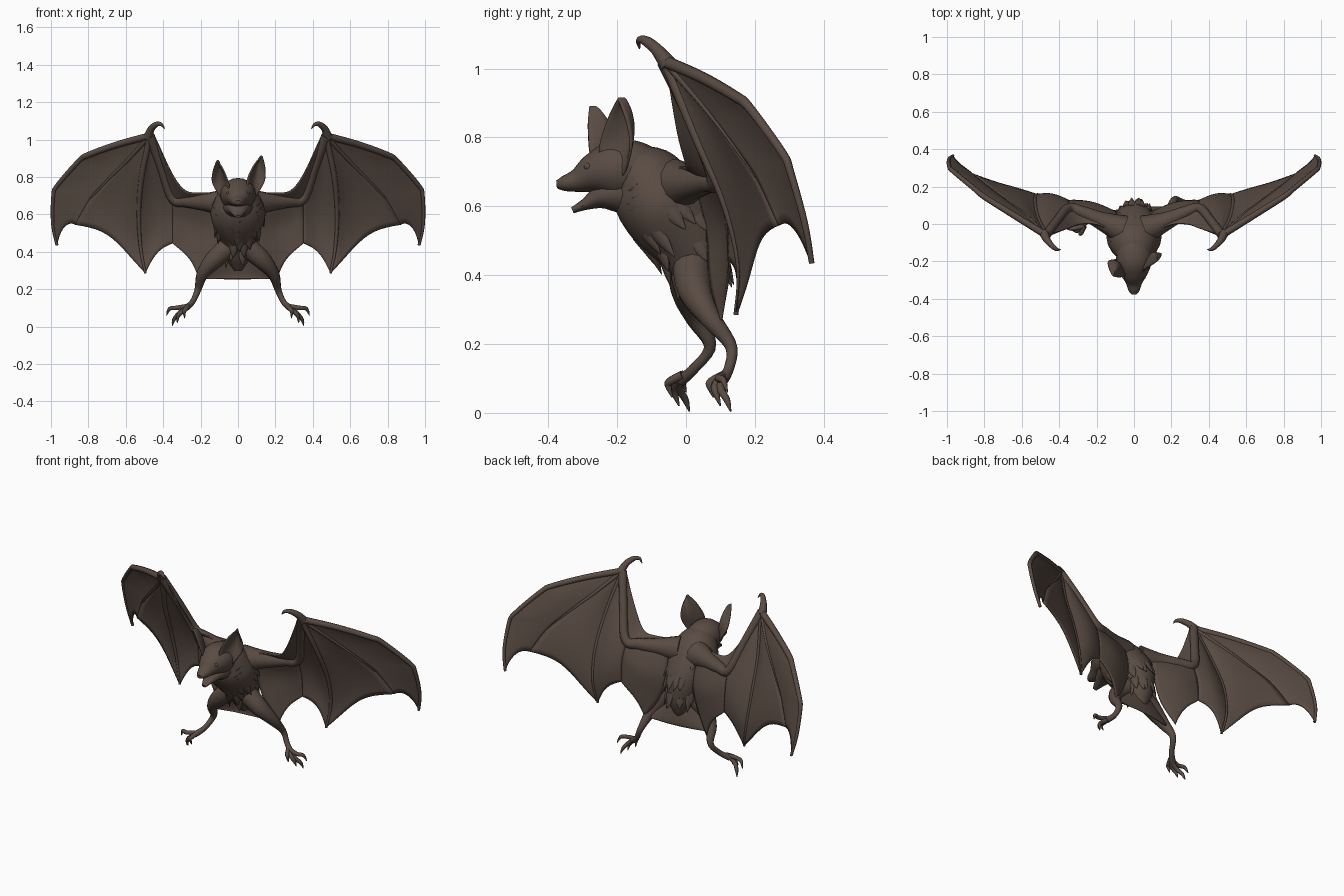
import bpy, bmesh, math, random
from mathutils import Vector

if "Cube" in bpy.data.objects:
    bpy.data.objects.remove(bpy.data.objects["Cube"])

random.seed(4)
brown = bpy.data.materials.new("dark_brown")
brown.diffuse_color = (0.10, 0.071, 0.056, 1)
brown.use_nodes = True
brown.node_tree.nodes["Principled BSDF"].inputs["Base Color"].default_value = brown.diffuse_color


def at(pts, u):
    """Point on a smooth curve through pts (any dimension), u in 0..1."""
    n = len(pts) - 1
    t = min(max(u, 0), 1) * n
    i = min(int(t), n - 1)
    t -= i
    p = [Vector(pts[min(max(i + k, 0), n)]) for k in (-1, 0, 1, 2)]
    return (p[1] * 2 + (p[2] - p[0]) * t + (p[0] * 2 - p[1] * 5 + p[2] * 4 - p[3]) * t * t
            + (p[1] * 3 - p[0] - p[2] * 3 + p[3]) * t ** 3) * 0.5


def finish(name, bm, thickness=0):
    bmesh.ops.remove_doubles(bm, verts=bm.verts, dist=0.0005)
    bmesh.ops.recalc_face_normals(bm, faces=bm.faces)
    me = bpy.data.meshes.new(name)
    bm.to_mesh(me)
    bm.free()
    ob = bpy.data.objects.new(name, me)
    bpy.context.collection.objects.link(ob)
    me.materials.append(brown)
    bpy.ops.object.select_all(action='DESELECT')
    ob.select_set(True)
    bpy.context.view_layer.objects.active = ob
    bpy.ops.object.shade_smooth_by_angle(angle=math.radians(50))
    if thickness:
        m = ob.modifiers.new("thickness", 'SOLIDIFY')
        m.thickness, m.offset = thickness, 0
    return ob


def sweep(bm, st, ref=(0, 1, 0), n=24, seg=12):
    """Loft through stations (x, y, z, side radius, other radius)."""
    st = [s if len(s) == 5 else (*s, s[3]) for s in st]
    ref, rings = Vector(ref), []
    for i in range(n + 1):
        u = i / n
        s = at(st, u)
        t = (Vector(at(st, u + 0.01)[:3]) - Vector(at(st, u - 0.01)[:3])).normalized()
        side = (ref - t * ref.dot(t)).normalized()
        up = t.cross(side)
        c, a, b = Vector(s[:3]), max(s[3], 0.001), max(s[4], 0.001)
        rings.append([bm.verts.new(c + side * a * math.cos(k * math.tau / seg)
                                   + up * b * math.sin(k * math.tau / seg)) for k in range(seg)])
    for r, q in zip(rings, rings[1:]):
        for k in range(seg):
            bm.faces.new((r[k], r[(k + 1) % seg], q[(k + 1) % seg], q[k]))
    bm.faces.new(rings[0])
    bm.faces.new(rings[-1])


def tube(name, st, **kw):
    bm = bmesh.new()
    sweep(bm, st, **kw)
    return finish(name, bm)


def sheet(name, A, B, scallop=0, bulge=(0, 0, 0), nu=20, nv=12, thickness=0.008):
    """Skin stretched between two curves, with a scalloped free edge."""
    bm, g = bmesh.new(), []
    for i in range(nu + 1):
        row = []
        for j in range(nv + 1):
            u, v = i / nu, j / nv
            e = u * (1 - scallop * math.sin(math.pi * v) ** 0.8)
            p = at(A, e).lerp(at(B, e), v)
            p += Vector(bulge) * math.sin(math.pi * v) * math.sin(math.pi * u * 0.85)
            row.append(bm.verts.new(p))
        g.append(row)
    for i in range(nu):
        for j in range(nv):
            bm.faces.new((g[i][j], g[i + 1][j], g[i + 1][j + 1], g[i][j + 1]))
    return finish(name, bm, thickness)


# Body and fur
body = [(0, -.17, .72, .085, .07), (0, -.12, .675, .122, .113), (0, -.067, .60, .147, .127),
        (0, .002, .51, .115, .117), (0, .035, .43, .085, .09), (0, .05, .36, .06, .06), (0, .06, .30, .02, .02)]
tube("body", body, ref=(1, 0, 0), n=30, seg=24)
bm = bmesh.new()
for k in range(60):
    u, a = random.uniform(.12, .7), random.uniform(0, math.tau)
    s, q = at(body, u), at(body, u + .08)
    d = (Vector(q[:3]) - Vector(s[:3])).normalized()
    side = Vector((1, 0, 0))
    out = side * s[3] * math.cos(a) + d.cross(side) * s[4] * math.sin(a)
    c, o = Vector(s[:3]) + out * .93, out.normalized()
    L = random.uniform(.06, .10)
    sweep(bm, [(*c, .022, .010), (*(c + d * L * .5), .018, .009), (*(c + d * L + o * .004), .001, .001)],
          ref=d.cross(o), n=6, seg=8)
finish("fur_tufts", bm)

# Head, jaw and eyes
tube("head", [(0, -.10, .695, .07, .07), (0, -.15, .705, .092, .085), (0, -.21, .705, .093, .087),
              (0, -.265, .695, .073, .062), (0, -.315, .675, .044, .035), (0, -.355, .666, .03, .022),
              (0, -.376, .664, .014, .011)], ref=(1, 0, 0), seg=20)
tube("lower_jaw", [(0, -.17, .64, .085, .07), (0, -.24, .63, .06, .04), (0, -.29, .607, .034, .018),
                   (0, -.33, .588, .014, .009)], ref=(1, 0, 0))
for s in (1, -1):
    bpy.ops.mesh.primitive_uv_sphere_add(segments=12, ring_count=8, radius=.011, location=(s * .052, -.285, .715))
    bpy.context.object.name = "eye"
    bpy.context.object.data.materials.append(brown)
    bpy.ops.object.shade_smooth()

# Ears: the head is turned a little, so they differ
sheet("right_ear", [(.09, -.18, .69), (.14, -.16, .77), (.145, -.17, .84), (.128, -.197, .912)],
      [(.055, -.25, .71), (.05, -.25, .78), (.085, -.225, .86), (.128, -.197, .912)], bulge=(-.015, .04, 0))
sheet("left_ear", [(-.09, -.19, .69), (-.135, -.20, .76), (-.135, -.235, .82), (-.112, -.28, .887)],
      [(-.05, -.265, .71), (-.05, -.28, .76), (-.08, -.285, .84), (-.112, -.28, .887)], bulge=(.015, .04, 0))

# Wings
wrist = (.47, -.06, 1.02)
elbow = (.35, .085, .68)
finger_1 = [wrist, (.64, .045, .975), (.80, .145, .918), (.85, .185, .885), (.965, .28, .755), (.987, .303, .70),
            (.99, .345, .55), (.968, .365, .435)]
finger_2 = [wrist, (.58, .045, .90), (.69, .13, .79), (.79, .205, .685), (.87, .27, .545)]
finger_3 = [wrist, (.515, .03, .80), (.53, .115, .60), (.52, .155, .42), (.495, .145, .285)]
arm_line = [wrist, (.41, .02, .85), elbow, (.35, .12, .56), (.35, .125, .445)]
elbow_line = [elbow, (.35, .11, .6), (.35, .12, .53), (.35, .125, .445)]
flank_line = [(.10, .03, .66), (.09, .06, .52), (.13, .07, .38), (.21, .10, .255)]
front_edge = [(.09, -.05, .71), (.19, -.005, .715), (.28, 0, .725), (.355, -.025, .82), (.44, -.055, 1.01)]
arm_back = [(.09, .02, .65), (.22, .05, .66), elbow, (.41, .02, .85), wrist]
# leg points: x, y, z, y offset of the left leg, radius; and toe tips
leg = [(.045, .018, .43, -.01, .058), (.128, .025, .357, -.02, .05), (.19, .067, .28, -.04, .032),
       (.215, .13, .195, -.06, .018), (.245, .125, .13, -.10, .015), (.285, .105, .095, -.12, .018)]
toes = [(.285, .08, .045), (.325, .10, .020), (.352, .13, .004), (.382, .12, .060)]

for s, side in ((1, "right"), (-1, "left")):
    def M(pts):
        return [(s * p[0], *p[1:]) for p in pts]

    def bone(name, pts, r0, r1):
        n = len(pts) - 1
        tube(f"{side}_{name}", [(*p, r0 + (r1 - r0) * i / n) for i, p in enumerate(M(pts))], n=35, seg=8)

    # Membranes between the fingers, arm and flank
    sheet(f"{side}_outer_membrane", M(finger_1), M(finger_2), .09, (0, .008, 0))
    sheet(f"{side}_middle_membrane", M(finger_2), M(finger_3), .12, (0, .012, 0))
    sheet(f"{side}_inner_membrane", M(finger_3), M(arm_line), .09, (0, .025, 0))
    sheet(f"{side}_flank_membrane", M(elbow_line), M(flank_line), .10, (0, .025, 0))
    sheet(f"{side}_front_membrane", M(front_edge), M(arm_back))
    # Finger bones, arm and thumb claw
    bone("finger_1", finger_1, .019, .008)
    bone("finger_2", finger_2[:4], .013, .005)
    bone("finger_3", finger_3, .016, .007)
    tube(f"{side}_arm", M([(.06, -.03, .66, .078), (.17, .015, .665, .05), (.27, .06, .67, .034), (.35, .085, .685, .026),
                           (.41, .02, .85, .023), (.47, -.06, 1.02, .025)]))
    tube(f"{side}_thumb_claw", M([(.48, -.05, 1.01, .026), (.465, -.085, 1.055, .019), (.435, -.12, 1.082, .014),
                                  (.41, -.137, 1.08, .009), (.392, -.135, 1.058, .002)]), n=20, seg=8)

    # Leg, toes and claws
    k = s < 0
    tube(f"{side}_leg", [(s * x, y + k * dy, z, r) for x, y, z, dy, r in leg])
    for x, y, z in toes:
        dy = -.12 * k
        tube(f"{side}_toe", M([(.265, .11 + dy, .11, .013), ((.275 + x) / 2, (.10 + y) / 2 - .015 + dy, (.11 + z) / 2 + .015, .012),
                               (x * .8 + .06, y - .012 + dy, z + .035, .010), (x, y + dy, z, .002)]), n=12, seg=8)

# Tail membrane between the legs
sheet("tail_membrane", [(.05, .05, .43), (.14, .055, .34), (.205, .09, .255)],
      [(-.05, .04, .43), (-.14, .035, .34), (-.205, .05, .255)], -.02, (0, .03, 0))
